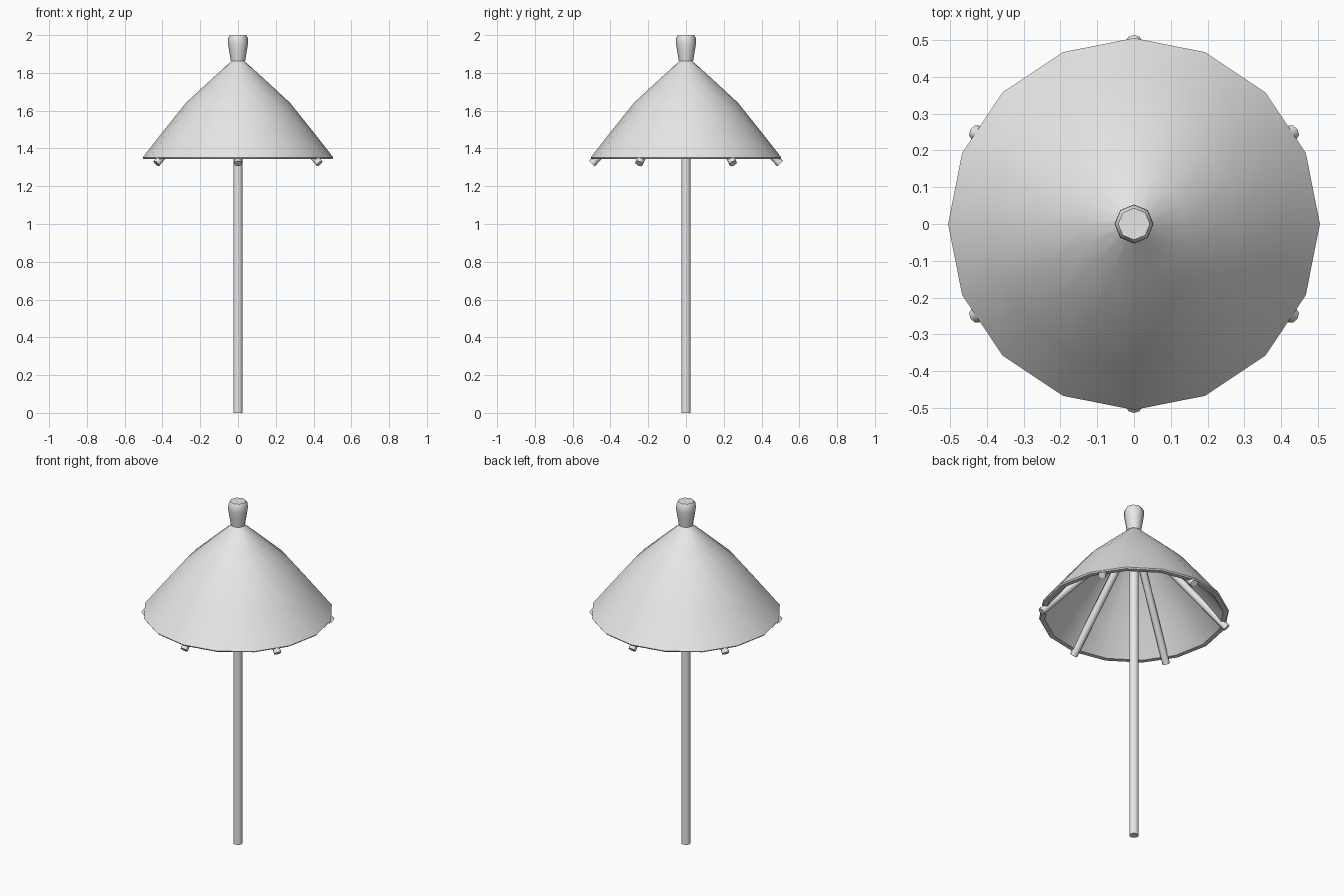
import bpy, bmesh, math
from mathutils import Vector

cube = bpy.data.objects.get("Cube")
if cube:
    bpy.data.objects.remove(cube, do_unlink=True)

grey = bpy.data.materials.new("light grey")
grey.use_nodes = True
colour = (0.8, 0.8, 0.8, 1)
grey.diffuse_color = colour
grey.node_tree.nodes["Principled BSDF"].inputs["Base Color"].default_value = colour


def finish(obj, name, angle=40):
    obj.name = name
    obj.data.materials.append(grey)
    bpy.ops.object.select_all(action="DESELECT")
    obj.select_set(True)
    bpy.context.view_layer.objects.active = obj
    bpy.ops.object.shade_smooth_by_angle(angle=math.radians(angle))
    return obj


def lathe(name, profile, sides, closed=False, angle=40):
    """Spin a (radius, height) profile around the z axis."""
    bm = bmesh.new()
    verts = [bm.verts.new((r, 0, z)) for r, z in profile]
    pairs = list(zip(verts, verts[1:]))
    if closed:
        pairs.append((verts[-1], verts[0]))
    edges = [bm.edges.new(p) for p in pairs]
    bmesh.ops.spin(bm, geom=verts + edges, axis=(0, 0, 1), cent=(0, 0, 0),
                   steps=sides, angle=math.tau)
    bmesh.ops.remove_doubles(bm, verts=bm.verts, dist=0.0005)
    bmesh.ops.recalc_face_normals(bm, faces=bm.faces)
    mesh = bpy.data.meshes.new(name)
    bm.to_mesh(mesh)
    bm.free()
    obj = bpy.data.objects.new(name, mesh)
    bpy.context.collection.objects.link(obj)
    return finish(obj, name, angle)


def rod(name, start, end, radius, sides):
    """Capped cylinder between two points."""
    start, end = Vector(start), Vector(end)
    axis = end - start
    bpy.ops.mesh.primitive_cylinder_add(
        vertices=sides, radius=radius, depth=axis.length, location=(start + end) / 2,
        rotation=axis.to_track_quat("Z", "Y").to_euler())
    return finish(bpy.context.object, name, 50)


# Pole
rod("pole", (0, 0, 0), (0, 0, 1.9), 0.025, 12)

# Canopy: thin bowed cone, outer skin down to the rim and inner skin back up
outer = [(0.035, 1.862), (0.14, 1.767), (0.275, 1.642), (0.395, 1.492), (0.505, 1.352)]
inner = [(0.5, 1.345), (0.475, 1.345), (0.372, 1.478), (0.255, 1.622), (0.125, 1.742), (0.027, 1.84)]
lathe("canopy", outer + inner, 16, closed=True)

# Knob on top
lathe("knob", [(0, 1.862), (0.038, 1.862), (0.046, 1.91), (0.053, 1.955),
               (0.052, 1.985), (0.043, 2.0), (0, 2.0)], 8, angle=60)

# Six ribs under the canopy
for i in range(6):
    a = math.radians(30 + 60 * i)
    c, s = math.cos(a), math.sin(a)
    rod(f"rib_{i + 1}", (0.02 * c, 0.02 * s, 1.82), (0.498 * c, 0.498 * s, 1.32), 0.021, 8)
